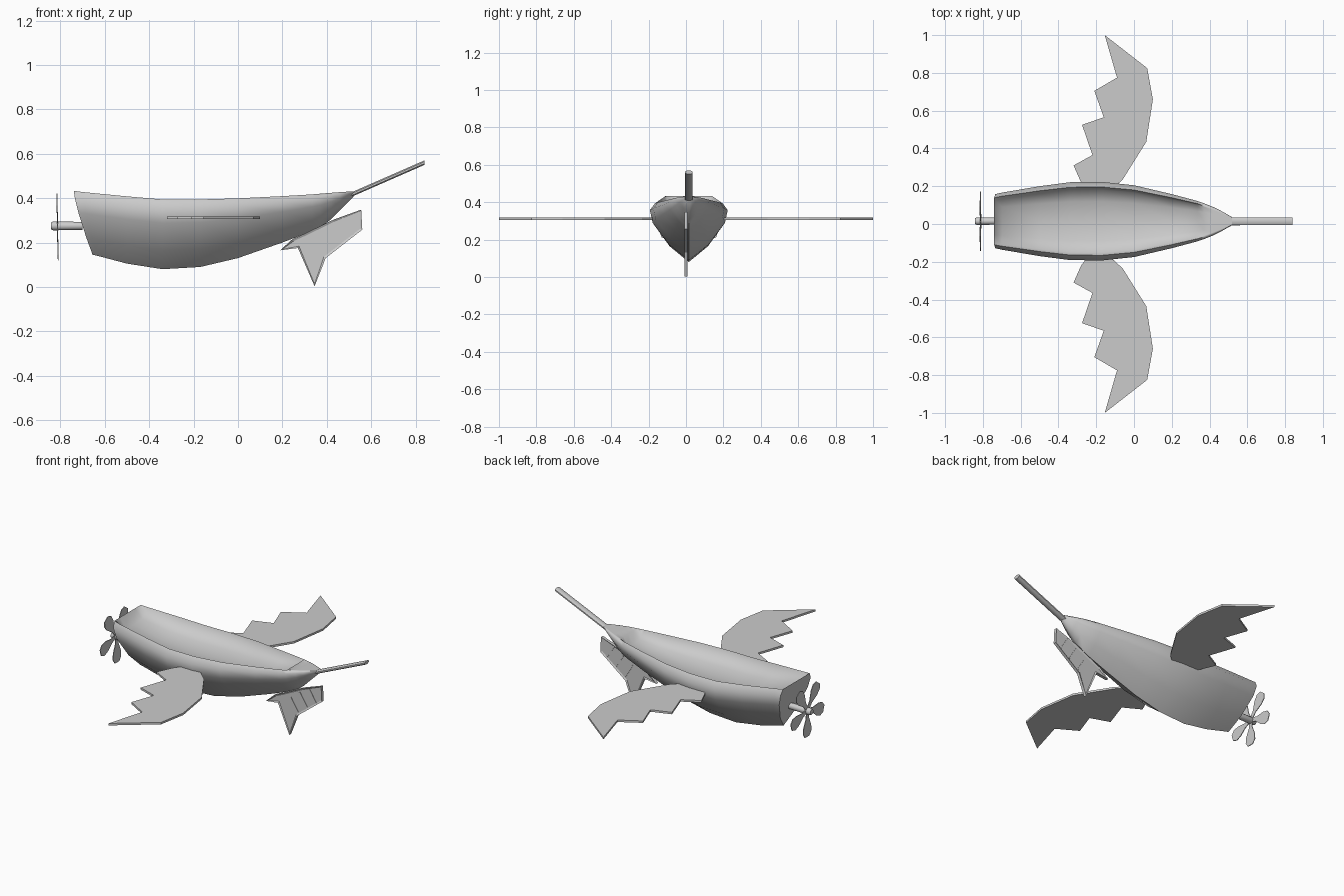
import bpy, bmesh, math
from mathutils import Vector

cube = bpy.data.objects.get("Cube")
if cube:
    bpy.data.objects.remove(cube, do_unlink=True)

grey = bpy.data.materials.new("plain_grey")
grey.use_nodes = True
grey.diffuse_color = (0.6, 0.6, 0.6, 1)
grey.node_tree.nodes["Principled BSDF"].inputs["Base Color"].default_value = (0.6, 0.6, 0.6, 1)
MID = 0.015  # hull centre line


def finish(name, bm, smooth=None):
    bmesh.ops.recalc_face_normals(bm, faces=bm.faces)
    mesh = bpy.data.meshes.new(name)
    bm.to_mesh(mesh)
    bm.free()
    mesh.materials.append(grey)
    obj = bpy.data.objects.new(name, mesh)
    bpy.context.collection.objects.link(obj)
    if smooth:
        bpy.ops.object.select_all(action='DESELECT')
        obj.select_set(True)
        bpy.context.view_layer.objects.active = obj
        bpy.ops.object.shade_smooth_by_angle(angle=math.radians(smooth))
    return obj


def loft(bm, rings):
    """Skin closed rings of points and cap both ends."""
    rows = [[bm.verts.new(p) for p in ring] for ring in rings]
    for a, b in zip(rows, rows[1:]):
        for i in range(len(a)):
            j = (i + 1) % len(a)
            bm.faces.new((a[i], a[j], b[j], b[i]))
    bm.faces.new(rows[0])
    bm.faces.new(rows[-1])


def plate(bm, outline, thickness):
    """Extrude a flat outline evenly about its own plane."""
    face = bm.faces.new([bm.verts.new(p) for p in outline])
    face.normal_update()
    n = face.normal * thickness
    bmesh.ops.translate(bm, verts=list(face.verts), vec=-n / 2)
    new = bmesh.ops.extrude_face_region(bm, geom=[face], use_keep_orig=True)["geom"]
    bmesh.ops.translate(bm, verts=[v for v in new if isinstance(v, bmesh.types.BMVert)], vec=n)


# Hull: x, half width, keel height, rim height, depth of the open deck
stations = [
    (-0.74, 0.143, 0.145, 0.433, 0), (-0.705, 0.151, 0.14, 0.428, 0.055),
    (-0.5, 0.185, 0.105, 0.408, 0.075), (-0.34, 0.206, 0.08, 0.394, 0.075),
    (-0.17, 0.208, 0.09, 0.394, 0.075), (0, 0.19, 0.13, 0.399, 0.075),
    (0.2, 0.143, 0.2, 0.409, 0.065), (0.335, 0.107, 0.252, 0.417, 0.05),
    (0.37, 0.095, 0.268, 0.42, 0), (0.42, 0.075, 0.305, 0.424, 0),
    (0.46, 0.055, 0.345, 0.427, 0), (0.52, 0.021, 0.405, 0.431, 0)]
section = [(0.5, 0.27), (0.93, 0.66), (1, 0.88), (0.87, 1)]


def hull_ring(x, w, keel, rim, depth):
    half = [(w * a, keel + (rim - keel) * b) for a, b in section]
    half += [(w * 0.8, rim - depth * 0.5), (w * 0.5, rim - depth * 0.9)]
    full = [(0, keel)] + half + [(0, rim - depth)] + [(-y, z) for y, z in reversed(half)]
    # the stern leans back towards its top
    lean = 0.085 * max(0, (-0.5 - x) / 0.24)
    return [(x + lean * max(0, 1 - (z - keel) / (rim - keel)) ** 1.3, y + MID, z) for y, z in full]


bm = bmesh.new()
loft(bm, [hull_ring(*s) for s in stations])
finish("hull", bm, 62)


# Bowsprit: flattened spar
def spar_ring(x, z):
    return [(x, MID + 0.022 * math.cos(a), z + 0.011 * math.sin(a))
            for a in (math.tau * (i + 0.5) / 8 for i in range(8))]


bm = bmesh.new()
loft(bm, [spar_ring(0.48, 0.405), spar_ring(0.52, 0.42), spar_ring(0.84, 0.56)])
finish("bowsprit", bm, 50)

# Wings: jagged flat membranes on both sides
wing = [(-0.25, 0.18), (-0.28, 0.22), (-0.32, 0.31), (-0.22, 0.365), (-0.275, 0.525),
        (-0.16, 0.565), (-0.21, 0.705), (-0.09, 0.775), (-0.155, 1), (0.07, 0.825),
        (0.1, 0.66), (0.065, 0.435), (-0.06, 0.235), (-0.12, 0.18)]
for side, name in ((1, "back_wing"), (-1, "front_wing")):
    bm = bmesh.new()
    plate(bm, [(x, side * y, 0.311) for x, y in wing], 0.012)
    finish(name, bm)

# Rudder fin: forked plate with a raised border
fin = [(0.19, 0.165), (0.27, 0.175), (0.345, 0.003), (0.395, 0.13), (0.56, 0.258),
       (0.555, 0.348), (0.43, 0.303), (0.3, 0.24), (0.245, 0.215)]
bm = bmesh.new()
plate(bm, [(x, 0, z) for x, z in fin], 0.018)
bmesh.ops.recalc_face_normals(bm, faces=bm.faces)
for f in [f for f in bm.faces if abs(f.normal.y) > 0.9]:
    bmesh.ops.inset_region(bm, faces=[f], thickness=0.01, depth=0)
    bmesh.ops.translate(bm, verts=list(f.verts), vec=-f.normal * 0.005)
finish("rudder_fin", bm)

# Cross ribs on the fin
bm = bmesh.new()
for x, z in ((0.375, 0.19), (0.435, 0.235), (0.495, 0.275)):
    along, across = Vector((0.003, 0, 0.002)), Vector((-0.025, 0, 0.04))
    c = Vector((x, 0, z))
    plate(bm, [c + along + across, c + along - across, c - along - across, c - along + across], 0.012)
finish("fin_ribs", bm)

# Propeller shaft
bm = bmesh.new()
loft(bm, [[(x, MID + r * math.cos(a), 0.275 + r * math.sin(a))
           for a in (math.tau * i / 12 for i in range(12))]
          for x, r in ((-0.7, 0.018), (-0.832, 0.02), (-0.842, 0.015))])
finish("propeller_shaft", bm, 40)

# Propeller: five petal blades
petal = [(0.01, 0), (0.014, 0.05), (0.035, 0.1), (0.038, 0.135), (0.02, 0.16)]
petal += [(-w, r) for w, r in reversed(petal)]
bm = bmesh.new()
for k in range(5):
    a = math.tau * k / 5 - math.pi / 2
    out, wide = Vector((0, math.cos(a), math.sin(a))), Vector((0, -math.sin(a), math.cos(a)))
    hub = Vector((-0.813, MID, 0.28))
    plate(bm, [hub + out * r + wide * w + Vector((0.02 * out.z * -r, 0, 0)) for w, r in petal], 0.004)
finish("propeller_blades", bm)
